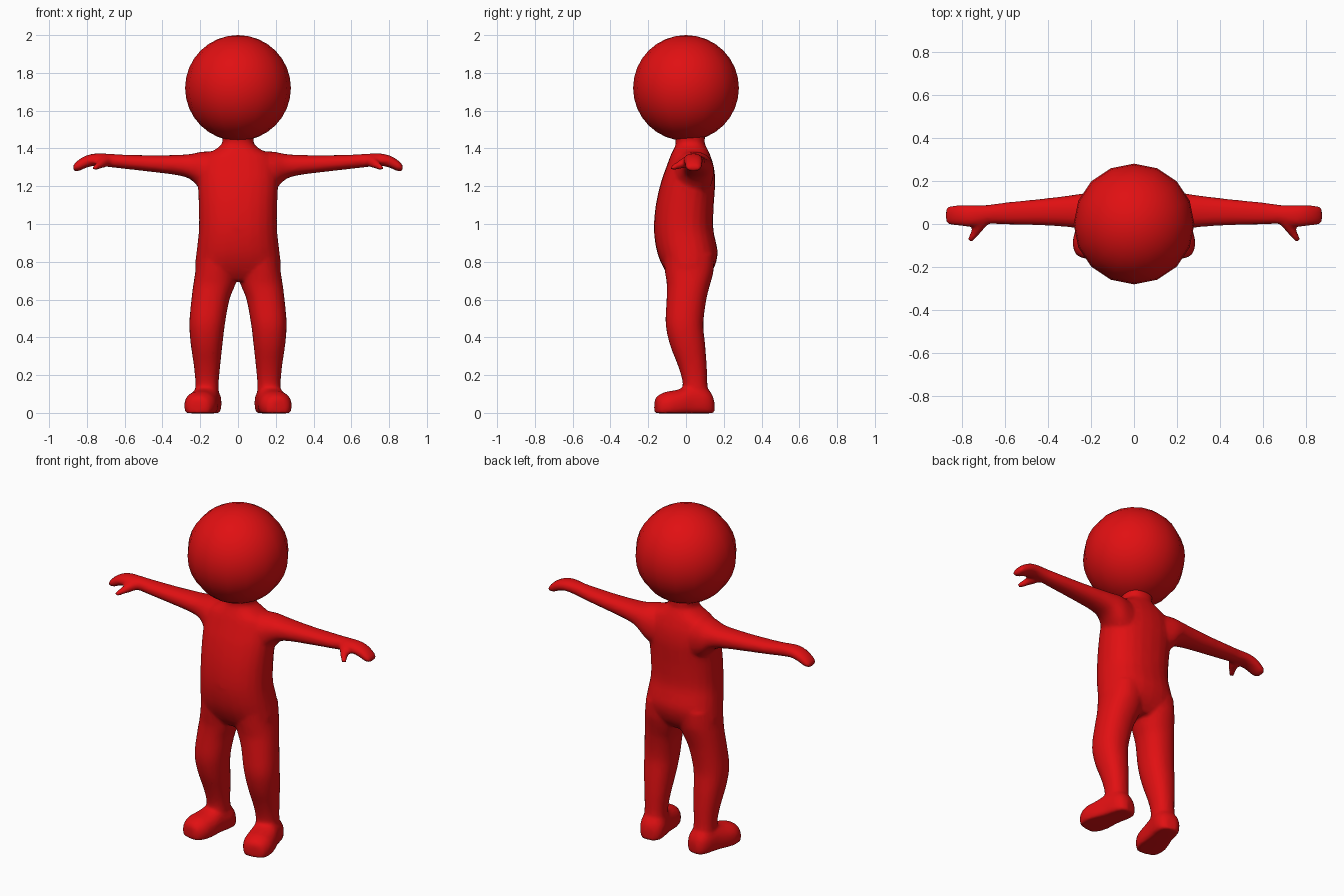
import bpy, bmesh, math
from mathutils import Vector, Matrix

red = bpy.data.materials.new("red")
red.diffuse_color = (0.75, 0.005, 0.006, 1)


def smooth_path(rows, steps=4):
    """Catmull-Rom interpolation between cross-section rows."""
    rows = [Vector(r) for r in rows]
    out = []
    for i in range(len(rows) - 1):
        a, b, c, d = (rows[max(0, min(len(rows) - 1, i + k))] for k in (-1, 0, 1, 2))
        for s in range(steps):
            t = s / steps
            out.append(0.5 * (2 * b + (c - a) * t + (2 * a - 5 * b + 4 * c - d) * t * t
                              + (3 * b - a - 3 * c + d) * t ** 3))
    return out + [rows[-1]]


def loft(bm, rows, axis, matrix=Matrix(), power=2.0, floor=None, n=24):
    """Rows are (position, u min, u max, v min, v max) along the axis."""
    rings = []
    for p, u0, u1, v0, v1 in smooth_path(rows):
        ring = []
        for k in range(n):
            a = 2 * math.pi * k / n
            c, s = math.cos(a), math.sin(a)
            u = (u0 + u1) / 2 + (u1 - u0) / 2 * math.copysign(abs(c) ** (2 / power), c)
            v = (v0 + v1) / 2 + (v1 - v0) / 2 * math.copysign(abs(s) ** (2 / power), s)
            co = {"x": (p, u, v), "y": (u, p, v), "z": (u, v, p)}[axis]
            if floor is not None:
                co = (co[0], co[1], max(co[2], floor))
            ring.append(bm.verts.new(matrix @ Vector(co)))
        rings.append(ring)
    for r, q in zip(rings, rings[1:]):
        for k in range(n):
            bm.faces.new((r[k], r[(k + 1) % n], q[(k + 1) % n], q[k]))
    bm.faces.new(rings[0][::-1])
    bm.faces.new(rings[-1])


def make_object(name, bm):
    bmesh.ops.recalc_face_normals(bm, faces=bm.faces)
    mesh = bpy.data.meshes.new(name)
    bm.to_mesh(mesh)
    bm.free()
    mesh.materials.append(red)
    mesh.polygons.foreach_set("use_smooth", [True] * len(mesh.polygons))
    obj = bpy.data.objects.new(name, mesh)
    bpy.context.collection.objects.link(obj)
    return obj


body = bmesh.new()

# Torso and neck
loft(body, [(0.70, -0.17, 0.17, -0.07, 0.10), (0.76, -0.225, 0.225, -0.115, 0.145),
            (0.85, -0.22, 0.22, -0.153, 0.168), (0.97, -0.207, 0.207, -0.17, 0.145),
            (1.10, -0.208, 0.208, -0.16, 0.147), (1.22, -0.212, 0.212, -0.133, 0.155),
            (1.30, -0.205, 0.205, -0.105, 0.148), (1.36, -0.18, 0.18, -0.083, 0.13),
            (1.395, -0.12, 0.12, -0.066, 0.115), (1.425, -0.085, 0.085, -0.055, 0.10),
            (1.46, -0.085, 0.085, -0.06, 0.10), (1.52, -0.1, 0.1, -0.08, 0.1)],
     "z", power=2.3)

for side in (1, -1):
    flip = Matrix.Diagonal((side, 1, 1, 1))
    # Leg
    loft(body, [(0.84, 0.01, 0.215, -0.12, 0.15), (0.75, 0.005, 0.226, -0.112, 0.146),
                (0.68, 0.014, 0.237, -0.102, 0.128), (0.60, 0.045, 0.247, -0.103, 0.108),
                (0.47, 0.069, 0.258, -0.108, 0.092), (0.36, 0.082, 0.25, -0.085, 0.102),
                (0.25, 0.094, 0.234, -0.043, 0.11), (0.16, 0.102, 0.226, -0.018, 0.113),
                (0.06, 0.10, 0.228, -0.02, 0.125)], "z", flip, 2.2)
    # Foot, toes turned slightly outwards
    turn = flip @ Matrix.Translation((0.165, 0.06, 0)) @ Matrix.Rotation(math.radians(13), 4, "Z")
    loft(body, [(-0.228, -0.035, 0.035, -0.01, 0.065), (-0.215, -0.062, 0.062, -0.03, 0.09),
                (-0.17, -0.084, 0.084, -0.035, 0.112), (-0.11, -0.085, 0.085, -0.035, 0.122),
                (-0.04, -0.076, 0.076, -0.035, 0.145), (0.03, -0.073, 0.073, -0.035, 0.14),
                (0.07, -0.058, 0.058, -0.03, 0.11), (0.088, -0.03, 0.03, -0.01, 0.07)],
         "y", turn, 2.3, floor=-0.002)
    # Arm and drooping hand
    loft(body, [(0.12, -0.08, 0.14, 1.13, 1.385), (0.19, -0.055, 0.148, 1.175, 1.383),
                (0.25, -0.025, 0.14, 1.235, 1.371), (0.32, -0.013, 0.13, 1.258, 1.366),
                (0.45, -0.006, 0.115, 1.275, 1.364), (0.60, -0.002, 0.10, 1.292, 1.367),
                (0.68, 0.0, 0.089, 1.301, 1.372), (0.75, -0.012, 0.088, 1.308, 1.374),
                (0.80, -0.01, 0.09, 1.299, 1.364), (0.84, -0.006, 0.086, 1.281, 1.343),
                (0.865, 0.0, 0.08, 1.279, 1.32), (0.873, 0.01, 0.07, 1.285, 1.308)],
         "x", flip, 2.2)
    # Thumb
    a, b = Vector((0.70, 0.02, 1.335)), Vector((0.762, -0.078, 1.295))
    thumb = flip @ Matrix.Translation(a) @ (b - a).to_track_quat("Z", "Y").to_matrix().to_4x4()
    length = (b - a).length
    loft(body, [(length * t, -r, r, -r, r) for t, r in
                ((0, 0.032), (0.35, 0.026), (0.7, 0.019), (1, 0.013))], "z", thumb)

# Fuse the body parts into one smoothly blended skin
skin = make_object("body", body)
fuse = skin.modifiers.new("fuse", "REMESH")
fuse.mode = "VOXEL"
fuse.voxel_size = 0.01
fuse.use_smooth_shade = True
blend = skin.modifiers.new("blend", "SMOOTH")
blend.factor = 0.5
blend.iterations = 8
reduce = skin.modifiers.new("reduce", "DECIMATE")
reduce.ratio = 0.25

# Head: a coarse ball
ball = bmesh.new()
bmesh.ops.create_uvsphere(ball, u_segments=16, v_segments=16, radius=0.28,
                          matrix=Matrix.Translation((0, 0, 1.72)))
make_object("head", ball)
